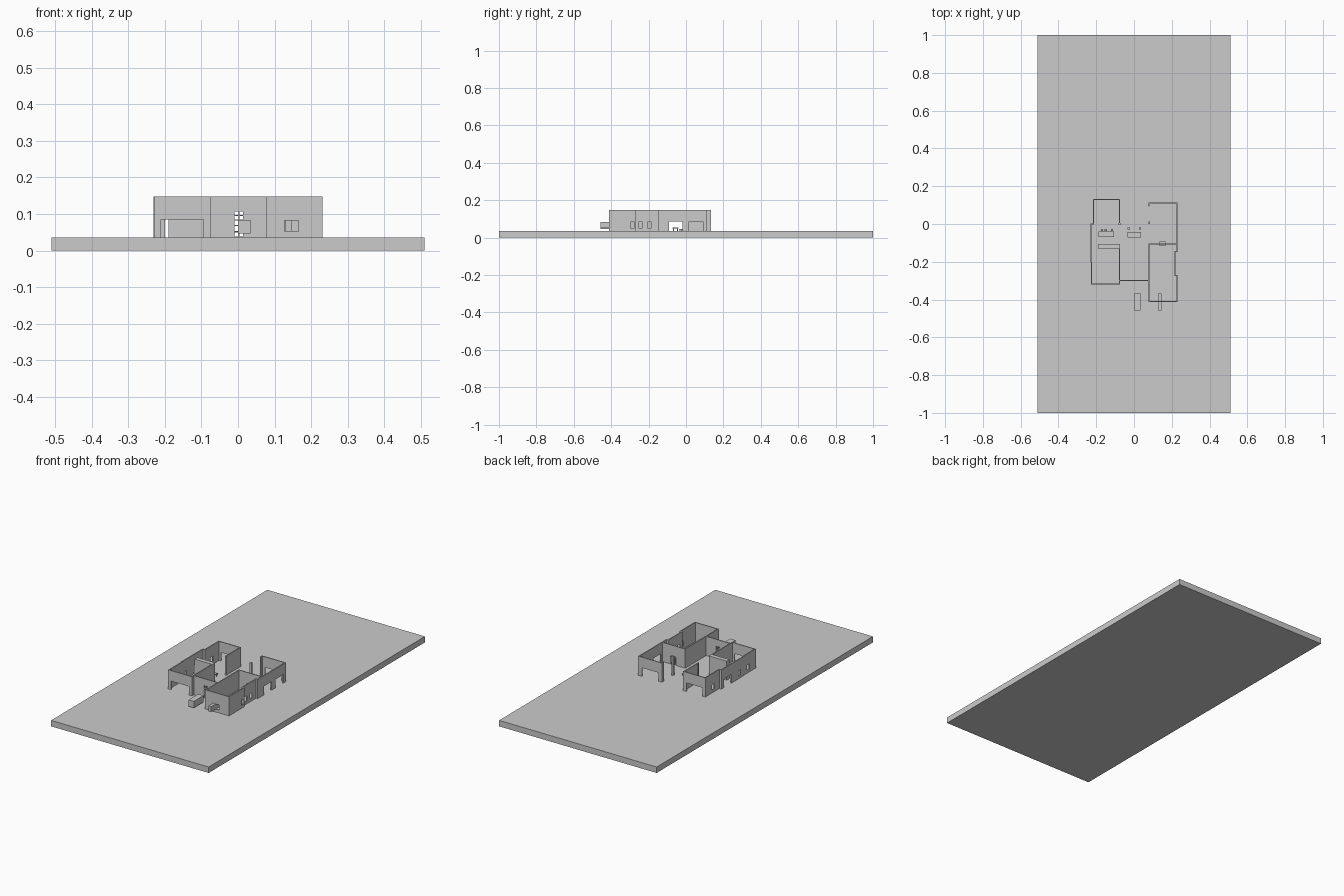
import bpy, bmesh
from mathutils import Matrix, Vector

if "Cube" in bpy.data.objects:
    bpy.data.objects.remove(bpy.data.objects["Cube"])

FLOOR, TOP, T = 0.035, 0.147, 0.006
HEAD = 0.085          # top of door openings
SILL = 0.052          # bottom of windows


def boxes(name, items):
    """One object from (x0, x1, y0, y1, z0, z1) boxes."""
    bm = bmesh.new()
    for x0, x1, y0, y1, z0, z1 in items:
        c = Vector(((x0 + x1) / 2, (y0 + y1) / 2, (z0 + z1) / 2))
        s = Vector((x1 - x0, y1 - y0, z1 - z0))
        bmesh.ops.create_cube(bm, size=1, matrix=Matrix.Translation(c) @ Matrix.Diagonal(s.to_4d()))
    me = bpy.data.meshes.new(name)
    bm.to_mesh(me)
    bm.free()
    ob = bpy.data.objects.new(name, me)
    bpy.context.collection.objects.link(ob)
    return ob


def wall(name, axis, at, a, b, holes=()):
    """Thin wall along an axis, with holes (start, end, bottom, top)."""
    parts, p = [], a
    for h0, h1, z0, z1 in sorted(holes):
        parts.append((p, h0, FLOOR, TOP))
        if z0 > FLOOR:
            parts.append((h0, h1, FLOOR, z0))
        parts.append((h0, h1, z1, TOP))
        p = h1
    parts.append((p, b, FLOOR, TOP))
    lo, hi = at - T / 2, at + T / 2
    if axis == 'x':
        boxes(name, [(s, e, lo, hi, u, v) for s, e, u, v in parts])
    else:
        boxes(name, [(lo, hi, s, e, u, v) for s, e, u, v in parts])


def door(a, b):
    return (a, b, FLOOR, HEAD)


def window(c, w=0.021):
    return (c - w / 2, c + w / 2, SILL, 0.082)


# plot of land
boxes("ground_slab", [(-0.51, 0.51, -1, 1, 0, FLOOR)])

# left wing
wall("left_front_wall", 'x', -0.317, -0.228, -0.074, [door(-0.21, -0.094)])
wall("left_side_front", 'y', -0.225, -0.32, -0.2, [window(-0.25)])
wall("left_side_back", 'y', -0.228, -0.2, 0.003, [window(-0.165), door(-0.09, -0.02)])
wall("left_jog", 'x', 0.0, -0.231, -0.212)
wall("left_back_side", 'y', -0.215, 0.0, 0.132, [window(0.06)])
wall("left_back_wall", 'x', 0.13, -0.218, -0.074, [door(-0.2, -0.095)])
wall("left_back_inner", 'y', -0.077, 0.0, 0.132)
wall("left_front_inner", 'y', -0.077, -0.32, -0.105)
boxes("left_closet", [(-0.19, -0.08, -0.13, -0.105, FLOOR, TOP)])

# central hall front with glazed door bars
wall("hall_front_wall", 'x', -0.3, -0.077, 0.08, [(-0.009, 0.014, 0.038, 0.107)])
bars = [(0.001, 0.004, -0.302, -0.298, 0.038, 0.107)]
bars += [(-0.009, 0.014, -0.302, -0.298, z, z + 0.003) for z in (0.051, 0.067, 0.082, 0.094)]
boxes("hall_door_bars", bars)

# right wing
wall("right_front_wall", 'x', -0.41, 0.077, 0.231, [window(0.146, 0.038)])
wall("right_side_front", 'y', 0.228, -0.413, -0.272, [window(-0.287)])
wall("right_side_recess", 'y', 0.218, -0.275, -0.143, [window(-0.243), window(-0.195)])
wall("right_jog_front", 'x', -0.273, 0.216, 0.231)
wall("right_jog_back", 'x', -0.145, 0.216, 0.231)
wall("right_side_back", 'y', 0.228, -0.147, 0.113, [door(-0.09, -0.02), door(0.017, 0.09)])
wall("right_back_wall", 'x', 0.11, 0.077, 0.231, [door(0.1, 0.207)])
wall("right_partition", 'x', -0.105, 0.077, 0.228, [door(0.135, 0.168)])
wall("right_inner_wall", 'y', 0.08, -0.413, -0.102)

# posts at the wide openings
boxes("hall_posts", [(0.076, 0.086, 0.0, 0.012, FLOOR, TOP), (-0.081, -0.072, -0.005, 0.006, FLOOR, TOP),
                     (0.077, 0.083, 0.093, 0.113, FLOOR, TOP)])

# loose blocks near the front and in the partition
boxes("porch_block", [(0.0, 0.034, -0.457, -0.367, 0.046, 0.084)])
boxes("window_block", [(0.128, 0.146, -0.457, -0.367, 0.052, 0.083)])
boxes("partition_block", [(0.135, 0.168, -0.117, -0.092, 0.046, 0.084)])


# tables with chairs behind them
def table(name, x0, x1, y0, y1, h):
    z = FLOOR + h
    items = [(x0, x1, y0, y1, z - 0.004, z)]
    for x in (x0 + 0.002, x1 - 0.006):
        for y in (y0 + 0.002, y1 - 0.006):
            items.append((x, x + 0.004, y, y + 0.004, FLOOR, z - 0.004))
    boxes(name, items)


table("left_table", -0.187, -0.105, -0.07, -0.04, 0.018)
table("hall_table", -0.034, 0.038, -0.072, -0.042, 0.018)
for i, x in enumerate((-0.175, -0.155, -0.122)):
    table(f"left_chair_{i}", x, x + 0.011, -0.037, -0.027, 0.011)
for i, x in enumerate((-0.034, 0.026)):
    table(f"hall_chair_{i}", x, x + 0.012, -0.03, -0.018, 0.011)
